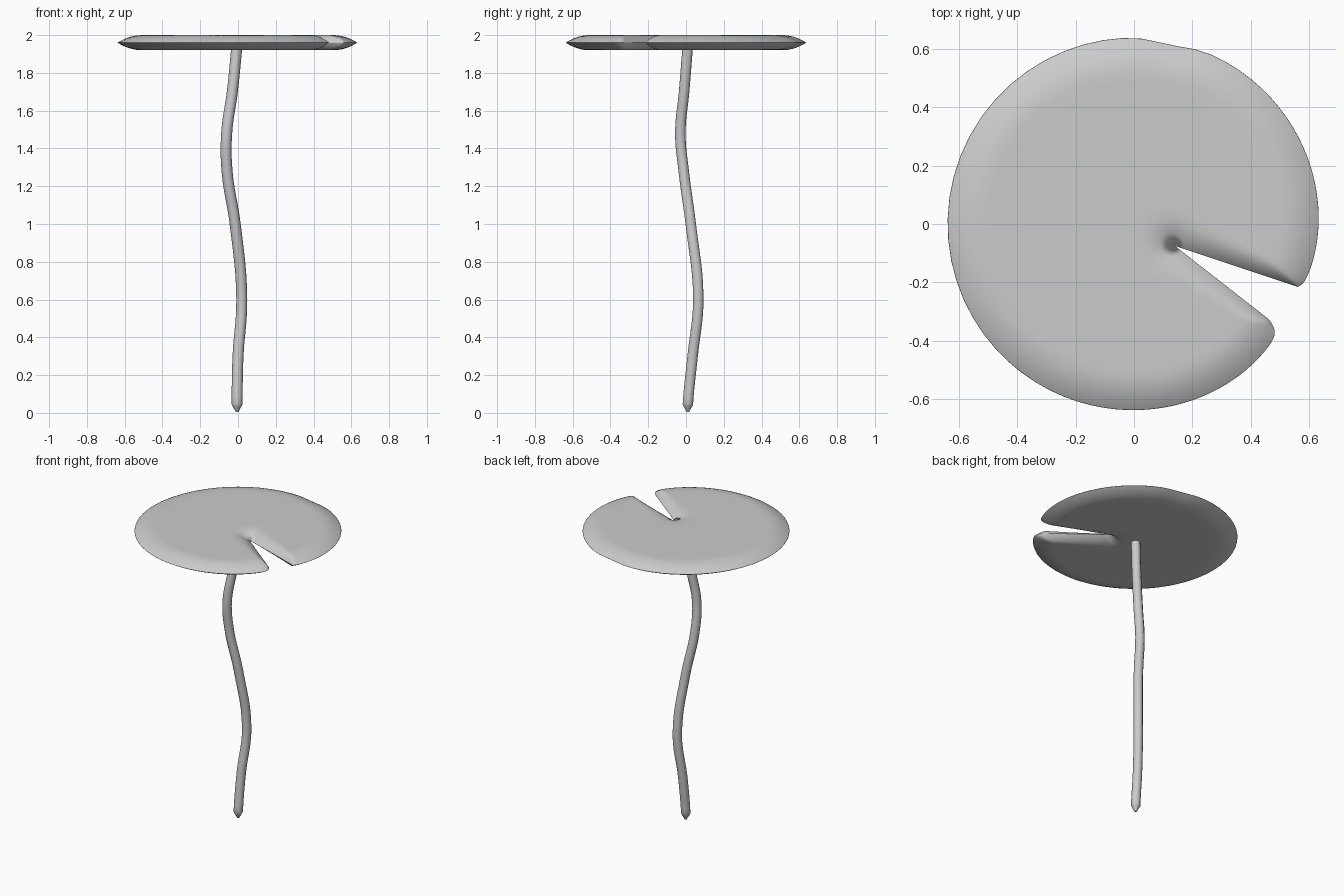
import bpy, bmesh, math

if "Cube" in bpy.data.objects:
    bpy.data.objects.remove(bpy.data.objects["Cube"])

CX, CY, R = 0.14, -0.075, 0.638        # inner end of the slit, pad radius
A0 = math.radians(-18.4)               # upper slit edge
A1 = math.radians(322)                 # lower slit edge
MID, HALF = 1.96, 0.04


def rim(a):
    """Distance from the slit end to the pad outline at angle a."""
    k = CX * math.cos(a) + CY * math.sin(a)
    t = -k + math.sqrt(k * k - CX * CX - CY * CY + R * R)
    up, low = a - A0, A1 - a
    t *= 1 - 0.05 * math.exp(-min(up, low) / 0.35)
    t *= 1 - 0.03 * math.exp(-up / 0.03) - 0.11 * math.exp(-low / 0.03)
    return t * (1 - 0.018 * math.exp(-((math.degrees(a) - 91) / 7) ** 2))


def half_height(a, r, t):
    """Thickness fades to a soft edge along the rim and the slit."""
    da = min(a - A0, A1 - a)
    slit = r * math.sin(da) if da < math.pi / 2 else r
    x = min((t - r) / 0.13, slit / (0.10 - 0.06 * r / t), 1)
    return HALF * (1 - (1 - max(x, 0)) ** 2)


# Lily pad: polar grid, denser beside the slit and the rim
bm = bmesh.new()
NA, NR = 120, 24
angles = []
for i in range(NA + 1):
    u = i / NA
    s = u - 0.9 * math.sin(2 * math.pi * u) / (2 * math.pi)
    angles.append(A0 + (A1 - A0) * s)
for side in (1, -1):
    grid = []
    for a in angles:
        t = rim(a)
        row = []
        for j in range(NR + 1):
            r = t * math.sin(math.pi / 2 * j / NR)
            z = MID + side * half_height(a, r, t)
            row.append(bm.verts.new((CX + r * math.cos(a), CY + r * math.sin(a), z)))
        grid.append(row)
    for p, q in zip(grid, grid[1:]):
        for j in range(NR):
            bm.faces.new((p[j], p[j + 1], q[j + 1], q[j]))
bmesh.ops.remove_doubles(bm, verts=bm.verts, dist=0.00005)
bmesh.ops.dissolve_degenerate(bm, edges=bm.edges, dist=0.00001)
bmesh.ops.recalc_face_normals(bm, faces=bm.faces)
for f in bm.faces:
    f.smooth = True
me = bpy.data.meshes.new("lily_pad")
bm.to_mesh(me)
bm.free()
bpy.context.collection.objects.link(bpy.data.objects.new("lily_pad", me))

# Stem: wavy tapered-tip tube (x, y, z, radius factor)
path = [(-0.005, 0.01, 0.005, 0.25), (-0.005, 0.01, 0.045, 1), (0, 0.035, 0.3, 1),
        (0.02, 0.065, 0.6, 1), (-0.015, 0.025, 1.0, 1), (-0.058, -0.012, 1.28, 1),
        (-0.06, -0.03, 1.48, 1), (-0.03, -0.01, 1.7, 1), (-0.005, 0.01, 1.95, 1)]
cu = bpy.data.curves.new("stem", 'CURVE')
cu.dimensions = '3D'
cu.bevel_depth = 0.029
cu.bevel_resolution = 3
cu.use_fill_caps = True
sp = cu.splines.new('BEZIER')
sp.resolution_u = 6
sp.bezier_points.add(len(path) - 1)
for b, (x, y, z, rad) in zip(sp.bezier_points, path):
    b.co = (x, y, z)
    b.radius = rad
    b.handle_left_type = b.handle_right_type = 'AUTO'
bpy.context.collection.objects.link(bpy.data.objects.new("stem", cu))
